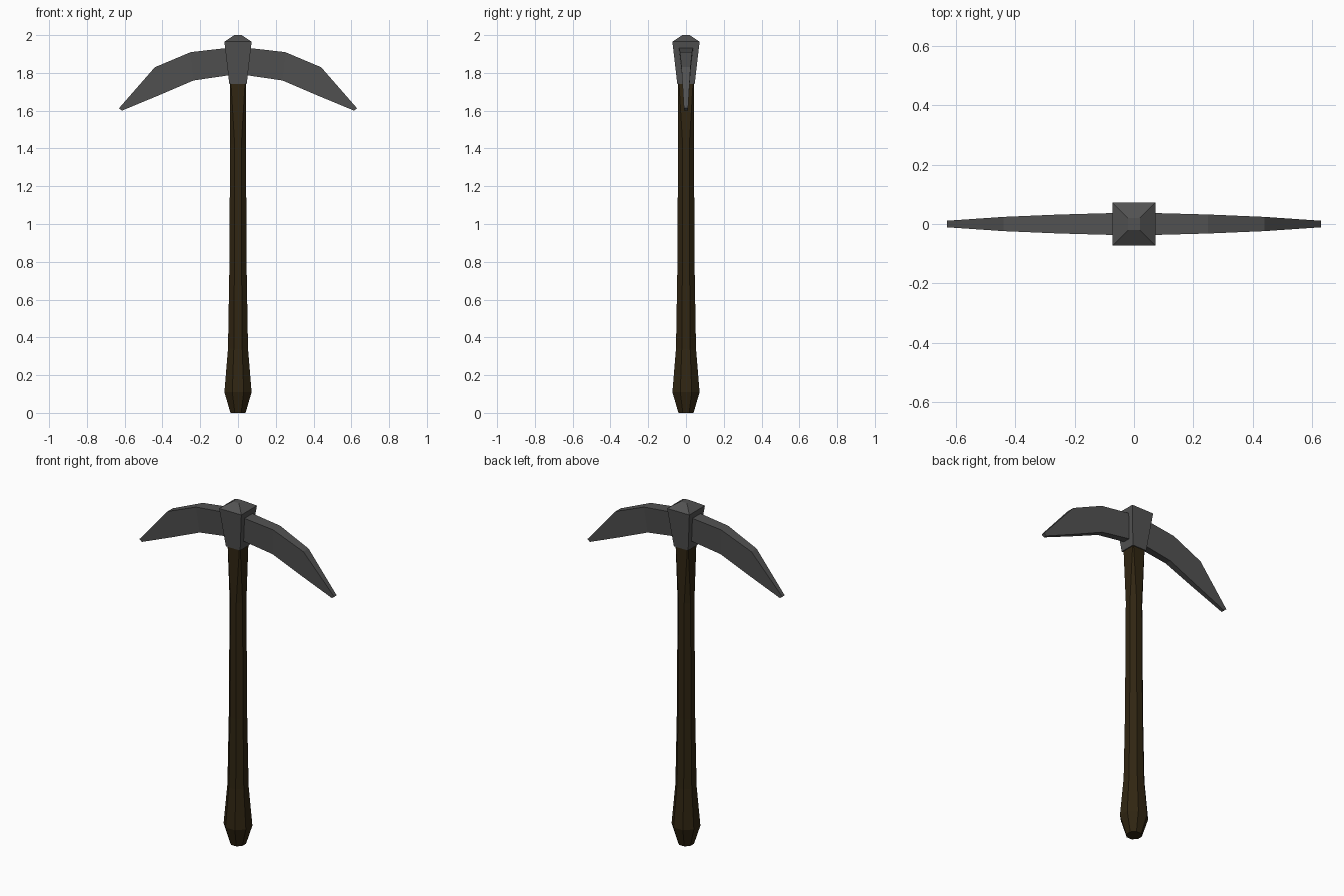
import bpy, bmesh

cube = bpy.data.objects.get("Cube")
if cube:
    bpy.data.objects.remove(cube, do_unlink=True)


def material(name, color):
    m = bpy.data.materials.new(name)
    m.use_nodes = True
    m.diffuse_color = (*color, 1)
    m.node_tree.nodes["Principled BSDF"].inputs["Base Color"].default_value = (*color, 1)
    return m


def loft(name, rings, mat):
    """Skin a row of matching cross-sections and cap both ends."""
    bm = bmesh.new()
    loops = [[bm.verts.new(p) for p in ring] for ring in rings]
    n = len(loops[0])
    for a, b in zip(loops, loops[1:]):
        for i in range(n):
            j = (i + 1) % n
            bm.faces.new((a[i], a[j], b[j], b[i]))
    bm.faces.new(loops[0][::-1])
    bm.faces.new(loops[-1])
    bmesh.ops.recalc_face_normals(bm, faces=bm.faces)
    mesh = bpy.data.meshes.new(name)
    bm.to_mesh(mesh)
    bm.free()
    mesh.materials.append(mat)
    obj = bpy.data.objects.new(name, mesh)
    bpy.context.collection.objects.link(obj)
    return obj


def chamfered_square(r, flat, z):
    """Eight-sided ring: half width r, flat sides of half length flat."""
    return [(r, -flat, z), (r, flat, z), (flat, r, z), (-flat, r, z),
            (-r, flat, z), (-r, -flat, z), (-flat, -r, z), (flat, -r, z)]


def square(r, z):
    return [(r, -r, z), (r, r, z), (-r, r, z), (-r, -r, z)]


metal = material("dark iron", (0.085, 0.085, 0.085))
wood = material("dark wood", (0.030, 0.019, 0.006))

# Handle: octagonal grip that squares off under the head
profile = [(0.04, 0.42, 0), (0.072, 0.42, 0.11), (0.053, 0.42, 0.34),
           (0.046, 0.42, 0.75), (0.042, 0.42, 1.42), (0.041, 0.93, 1.76)]
loft("handle", [chamfered_square(r, r * f, z) for r, f, z in profile], wood)

# Head block: flared socket with a low pyramid cap
loft("head_block", [square(0.046, 1.74), square(0.072, 1.965), square(0.02, 2.0)], metal)

# Blades: upper x, upper z, upper half width, lower x, lower z, lower half width
stations = [(0.03, 1.935, 0.038, 0.03, 1.79, 0.022),
            (0.25, 1.91, 0.032, 0.235, 1.76, 0.019),
            (0.44, 1.83, 0.024, 0.415, 1.683, 0.015),
            (0.63, 1.613, 0.011, 0.615, 1.60, 0.010)]
for name, s in (("left_blade", 1), ("right_blade", -1)):
    rings = [[(s * ux, -uw, uz), (s * ux, uw, uz), (s * lx, lw, lz), (s * lx, -lw, lz)]
             for ux, uz, uw, lx, lz, lw in stations]
    loft(name, rings, metal)
